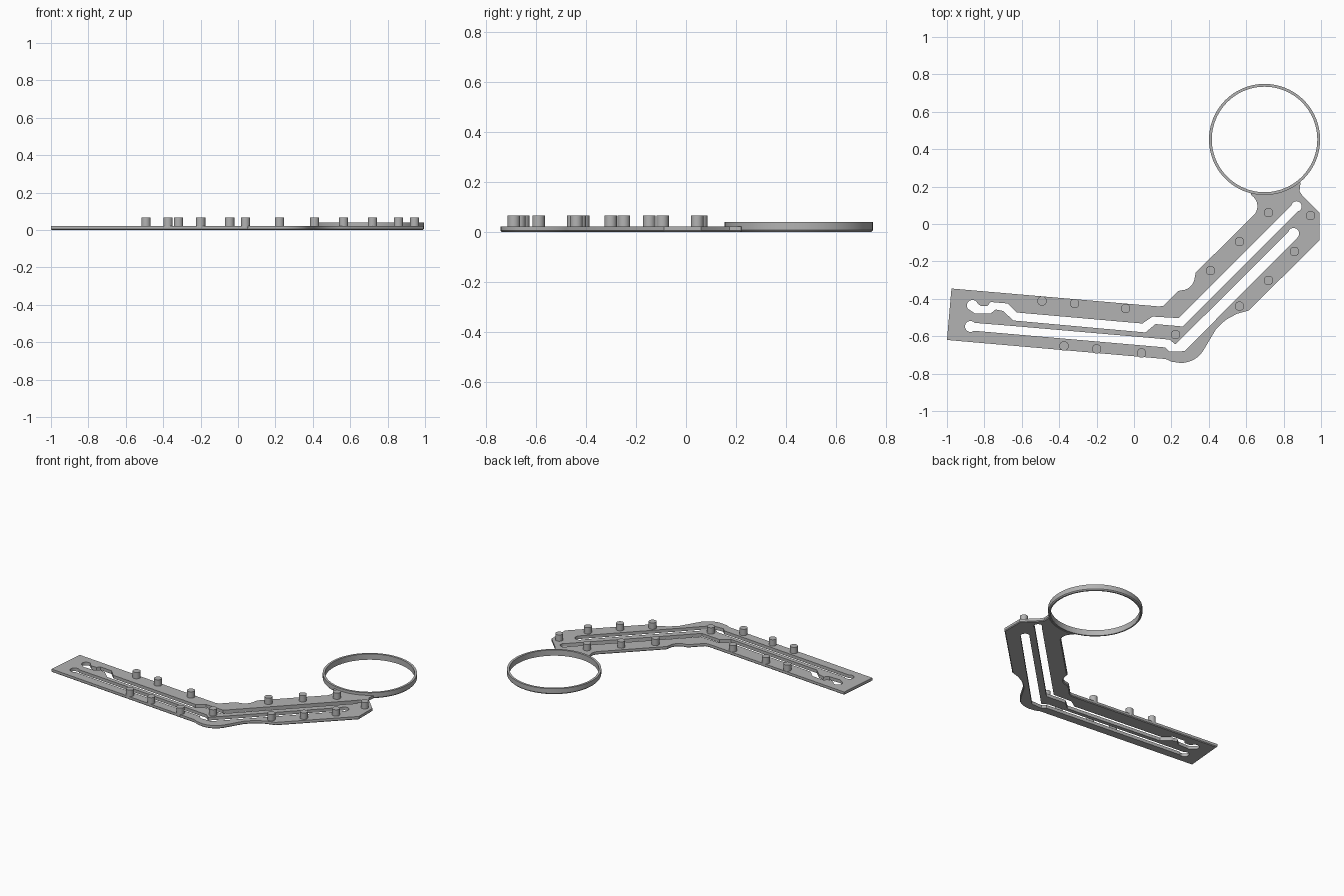
import bpy
import bmesh
from math import cos, sin, radians

PLATE_TOP = .022
RING_TOP = .04
PEG_TOP = .066
RING_CENTRE = (.698, .452)

cube = bpy.data.objects.get("Cube")
if cube:
    bpy.data.objects.remove(cube, do_unlink=True)

# Single grey material shared by every part
grey = bpy.data.materials.new("plain_grey")
grey.use_nodes = True
grey.diffuse_color = (.45, .45, .45, 1)
grey.node_tree.nodes["Principled BSDF"].inputs["Base Color"].default_value = grey.diffuse_color


def arc(centre, radius, start, end, steps=10):
    """Points along a circular arc, angles in degrees."""
    angles = [radians(start + (end - start) * i / steps) for i in range(steps + 1)]
    return [(centre[0] + radius * cos(a), centre[1] + radius * sin(a)) for a in angles]


def finish(bm, name, smooth=True):
    """Turn a bmesh into a named, coloured object."""
    bmesh.ops.recalc_face_normals(bm, faces=bm.faces)
    mesh = bpy.data.meshes.new(name)
    bm.to_mesh(mesh)
    bm.free()
    mesh.materials.append(grey)
    obj = bpy.data.objects.new(name, mesh)
    bpy.context.collection.objects.link(obj)
    if smooth:
        bpy.ops.object.select_all(action="DESELECT")
        obj.select_set(True)
        bpy.context.view_layer.objects.active = obj
        bpy.ops.object.shade_smooth_by_angle(angle=radians(30))
    return obj


def add_loop(bm, points):
    """Closed loop of edges on the ground plane."""
    verts = [bm.verts.new((x, y, 0)) for x, y in points]
    return [bm.edges.new((a, b)) for a, b in zip(verts, verts[1:] + verts[:1])]


def flat_plate(name, outline, holes, height, chamfer):
    """Extruded sheet with cut-outs and a chamfered lower rim."""
    bm = bmesh.new()
    rim = add_loop(bm, outline)
    edges = rim + [e for hole in holes for e in add_loop(bm, hole)]
    bmesh.ops.triangle_fill(bm, edges=edges, use_beauty=True)
    bottom = list(bm.faces)
    rim_keys = {frozenset(v.co.to_tuple(5) for v in e.verts) for e in rim}
    extruded = bmesh.ops.extrude_face_region(bm, geom=bottom, use_keep_orig=True)
    top = [g for g in extruded["geom"] if isinstance(g, bmesh.types.BMVert)]
    bmesh.ops.translate(bm, verts=top, vec=(0, 0, height))
    bmesh.ops.recalc_face_normals(bm, faces=bm.faces)
    low = [e for e in bm.edges
           if frozenset(v.co.to_tuple(5) for v in e.verts) in rim_keys]
    bmesh.ops.bevel(bm, geom=low, offset=chamfer, segments=1,
                    affect="EDGES", clamp_overlap=True)
    return finish(bm, name)


def lathe(name, centre, profile, steps):
    """Closed (radius, height) profile swept round a vertical axis."""
    bm = bmesh.new()
    rows = []
    for radius, z in profile:
        circle = arc(centre, radius, 0, 360, steps)[:-1]
        rows.append([bm.verts.new((x, y, z)) for x, y in circle])
    for a, b in zip(rows, rows[1:] + rows[:1]):
        for i in range(steps):
            j = (i + 1) % steps
            bm.faces.new((a[i], a[j], b[j], b[i]))
    return finish(bm, name)


def peg(name, centre, radius=.025):
    """Upright cylinder standing on the plate."""
    bm = bmesh.new()
    depth = PEG_TOP - PLATE_TOP / 2
    bmesh.ops.create_cone(bm, cap_ends=True, segments=32, radius1=radius,
                          radius2=radius, depth=depth)
    bmesh.ops.translate(bm, verts=bm.verts, vec=(*centre, PEG_TOP - depth / 2))
    return finish(bm, name)


# Bent arm outline: long straight arm, rounded elbow, diagonal arm, ring neck
outline = [(-.976, -.345), (-1, -.62), (.17, -.722), (.2, -.736)]
outline += arc((.25, -.6), .143, -90, -28, 8)
outline += [(.41, -.61), (.44, -.56), (.49, -.513), (.55, -.48), (.612, -.463)]
outline += [(.992, -.088), (.992, .06), (.9, .152), (.885, .175), (.89, .22)]
outline += arc(RING_CENTRE, .292, -51, -105, 14)
outline += arc((.59, .095), .07, 58, -35, 8)
outline += [(.33, -.26)]
outline += arc((.25, -.28), .075, -5, -90, 6)
outline += [(.235, -.36), (.158, -.437), (.135, -.441)]

# Upper slot with stepped left end and round ends
upper_slot = arc((-.864, -.436), .03, 20, 215)
upper_slot += [(-.85, -.479), (-.767, -.479), (-.74, -.457), (-.7, -.465),
               (-.645, -.516), (.061, -.58), (.115, -.535), (.26, -.548)]
upper_slot += arc((.869, .094), .028, -80, 170)
upper_slot += [(.238, -.503), (.099, -.495), (.045, -.532), (-.628, -.473),
               (-.676, -.425), (-.767, -.417), (-.783, -.438), (-.82, -.438)]

# Lower slot following the same bend
lower_slot = arc((-.874, -.548), .03, 40, 310)
lower_slot += [(.168, -.66), (.19, -.682), (.27, -.68)]
lower_slot += arc((.853, -.051), .03, -45, 163)
lower_slot += [(.222, -.644), (.19, -.618), (.099, -.61), (-.65, -.545)]

flat_plate("bent_arm_plate", outline, [upper_slot, lower_slot], PLATE_TOP, .005)

# Thin round holder at the end of the arm
lathe("holder_ring", RING_CENTRE,
      [(.282, 0), (.291, 0), (.297, .007), (.297, RING_TOP), (.282, RING_TOP)], 96)

# Guide pegs along both edges of the slots
peg_rows = {
    "upper_arm_peg": [(-.492, -.412), (-.318, -.425), (-.045, -.452)],
    "lower_arm_peg": [(-.374, -.652), (-.2, -.668), (.04, -.69)],
    "elbow_peg": [(.222, -.591)],
    "inner_diagonal_peg": [(.409, -.249), (.564, -.094), (.719, .061)],
    "outer_diagonal_peg": [(.564, -.439), (.719, -.302), (.858, -.147), (.944, .045)],
}
for row, centres in peg_rows.items():
    for number, centre in enumerate(centres, 1):
        peg(f"{row}_{number}", centre)
